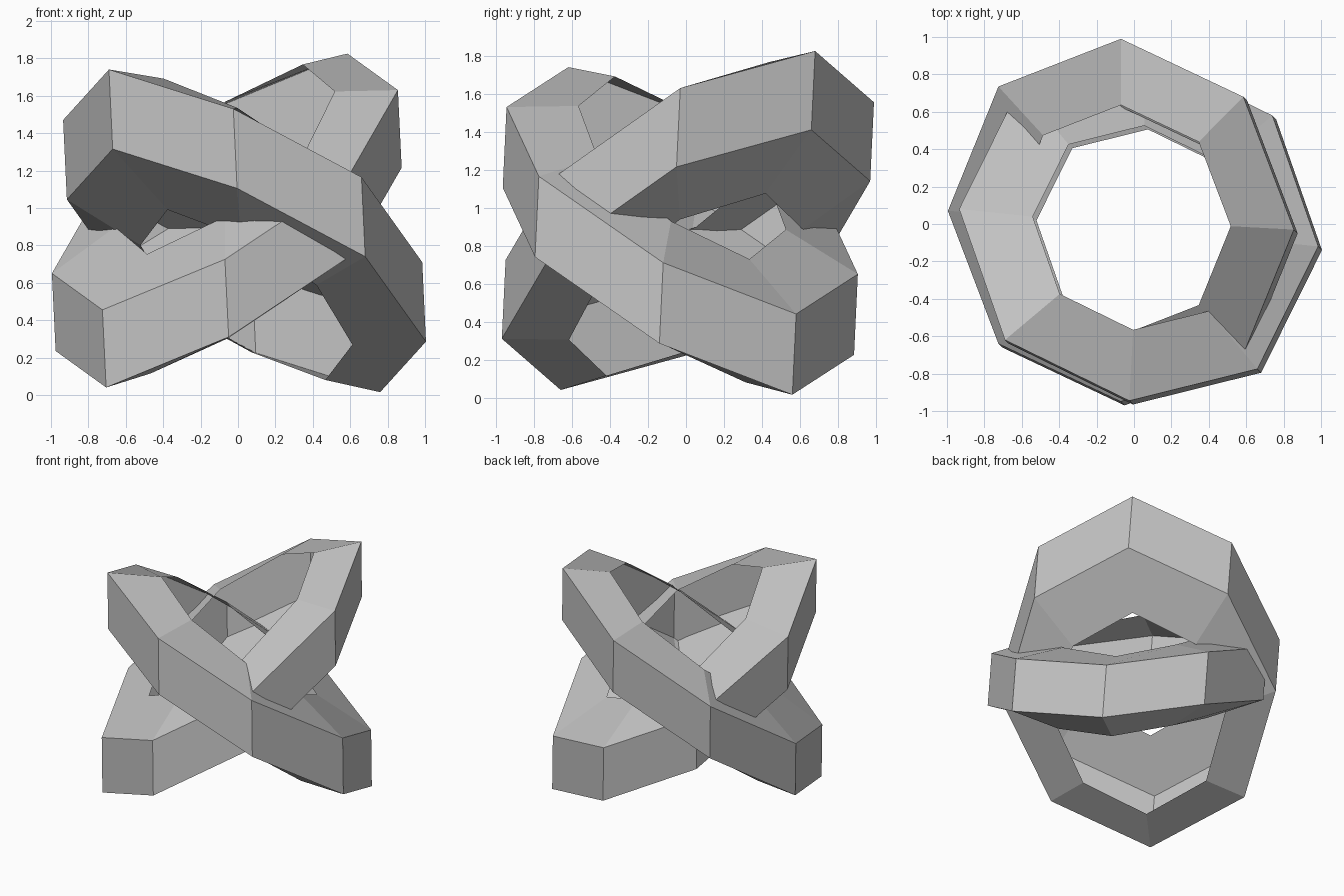
import bpy
import bmesh

cube = bpy.data.objects.get("Cube")
if cube:
    bpy.data.objects.remove(cube, do_unlink=True)

# One plain grey for everything
grey = bpy.data.materials.new("plain grey")
grey.use_nodes = True
colour = (0.55, 0.55, 0.55, 1)
grey.diffuse_color = colour
grey.node_tree.nodes["Principled BSDF"].inputs["Base Color"].default_value = colour


def tilted_ring(name, centre, half, inner_scale):
    """Eight-sided tilted channel, open on its inner side: half lists four corners
    as offsets (x, y, rise), the other four are turned through the centre."""
    corners = half + [(-x, -y, -rise) for x, y, rise in half]
    cx, cy, top, bottom = centre
    # Section from inner bottom lip round to inner top lip:
    # radial scale, rise scale, base height, sideways lean
    section = [
        (inner_scale, 0.7, bottom - 0.13, 0.02),
        (1, 1, bottom, 0.02),
        (1, 1, top, 0),
        (inner_scale, 0.74, top + 0.12, 0),
    ]
    bm = bmesh.new()
    loops = []
    for x, y, rise in corners:
        loops.append([bm.verts.new((cx + x * s + lean, cy + y * s - lean, z + rise * r))
                      for s, r, z, lean in section])
    # Bottom, outer wall and top of each segment
    for i, a in enumerate(loops):
        b = loops[(i + 1) % len(loops)]
        for j in range(3):
            bm.faces.new((a[j], b[j], b[j + 1], a[j + 1]))
    mesh = bpy.data.meshes.new(name)
    bm.to_mesh(mesh)
    bm.free()
    mesh.materials.append(grey)
    ring = bpy.data.objects.new(name, mesh)
    bpy.context.collection.objects.link(ring)


# Ring rising to the front, on the -x side
tilted_ring("front_high_ring", (0.025, -0.02, 1.09, 0.665),
            [(-0.715, -0.6, 0.65), (-0.05, -0.925, 0.44),
             (0.635, -0.755, 0.075), (0.96, -0.1, -0.38)], 0.59)

# Ring rising to the back, on the +x side
tilted_ring("back_high_ring", (-0.07, 0.02, 1.14, 0.725),
            [(0.925, -0.05, 0.49), (0.655, 0.66, 0.685),
             (0.0, 0.97, 0.415), (-0.655, 0.715, -0.02)], 0.635)
